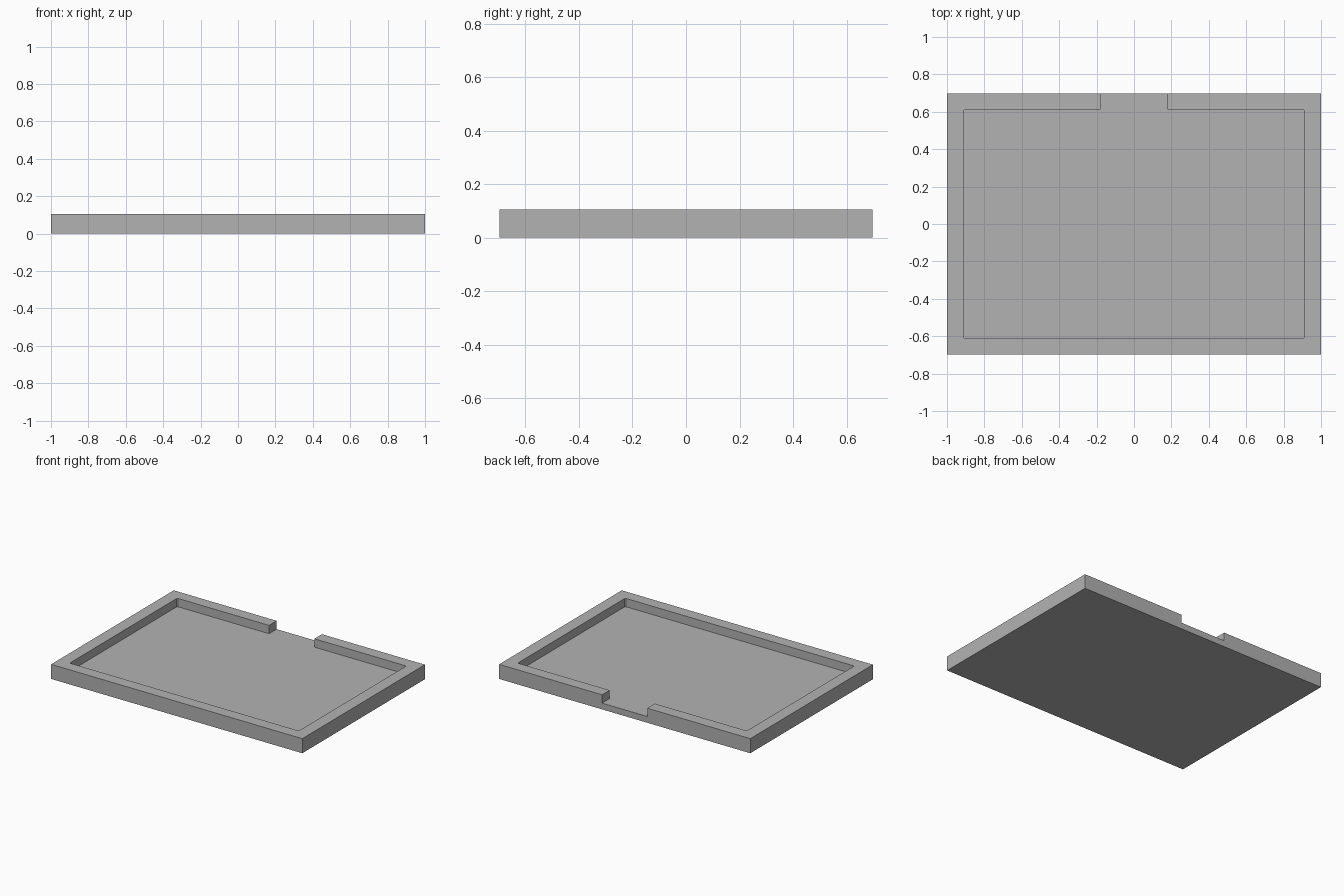
import bpy
import bmesh

if "Cube" in bpy.data.objects:
    bpy.data.objects.remove(bpy.data.objects["Cube"], do_unlink=True)

HALF_W, HALF_D, HEIGHT = 1.0, 0.697, 0.105
POCKET_W, POCKET_D, FLOOR = 0.912, 0.611, 0.045
NOTCH, CORNER = 0.18, 0.006

grey = bpy.data.materials.new("plain grey")
grey.use_nodes = True
colour = (0.448, 0.448, 0.448, 1)
grey.diffuse_color = colour
grey.node_tree.nodes["Principled BSDF"].inputs["Base Color"].default_value = colour


def extruded(name, half, bottom, top):
    """Mirror a right-hand outline across x and extrude it upwards."""
    outline = half + [(-x, y) for x, y in reversed(half)]
    bm = bmesh.new()
    face = bm.faces.new([bm.verts.new((x, y, bottom)) for x, y in outline])
    walls = bmesh.ops.extrude_face_region(bm, geom=[face])
    moved = [v for v in walls["geom"] if isinstance(v, bmesh.types.BMVert)]
    bmesh.ops.translate(bm, verts=moved, vec=(0, 0, top - bottom))
    bmesh.ops.recalc_face_normals(bm, faces=bm.faces)
    mesh = bpy.data.meshes.new(name)
    bm.to_mesh(mesh)
    bm.free()
    mesh.materials.append(grey)
    obj = bpy.data.objects.new(name, mesh)
    bpy.context.collection.objects.link(obj)
    return obj


# Solid slab
tray = extruded("tray", [(HALF_W, -HALF_D), (HALF_W, HALF_D)], 0, HEIGHT)

# Recess with tiny corner chamfers and an opening through the back rim
pocket = extruded("pocket_cutter", [
    (POCKET_W - CORNER, -POCKET_D), (POCKET_W, -POCKET_D + CORNER),
    (POCKET_W, POCKET_D - CORNER), (POCKET_W - CORNER, POCKET_D),
    (NOTCH, POCKET_D), (NOTCH, HALF_D + 0.1)], FLOOR, HEIGHT + 0.1)

cut = tray.modifiers.new("pocket", "BOOLEAN")
cut.operation = "DIFFERENCE"
cut.solver = "EXACT"
cut.object = pocket

# Apply the cut and remove the cutter
bpy.context.view_layer.objects.active = tray
tray.select_set(True)
bpy.ops.object.modifier_apply(modifier=cut.name)
bpy.data.objects.remove(pocket, do_unlink=True)
